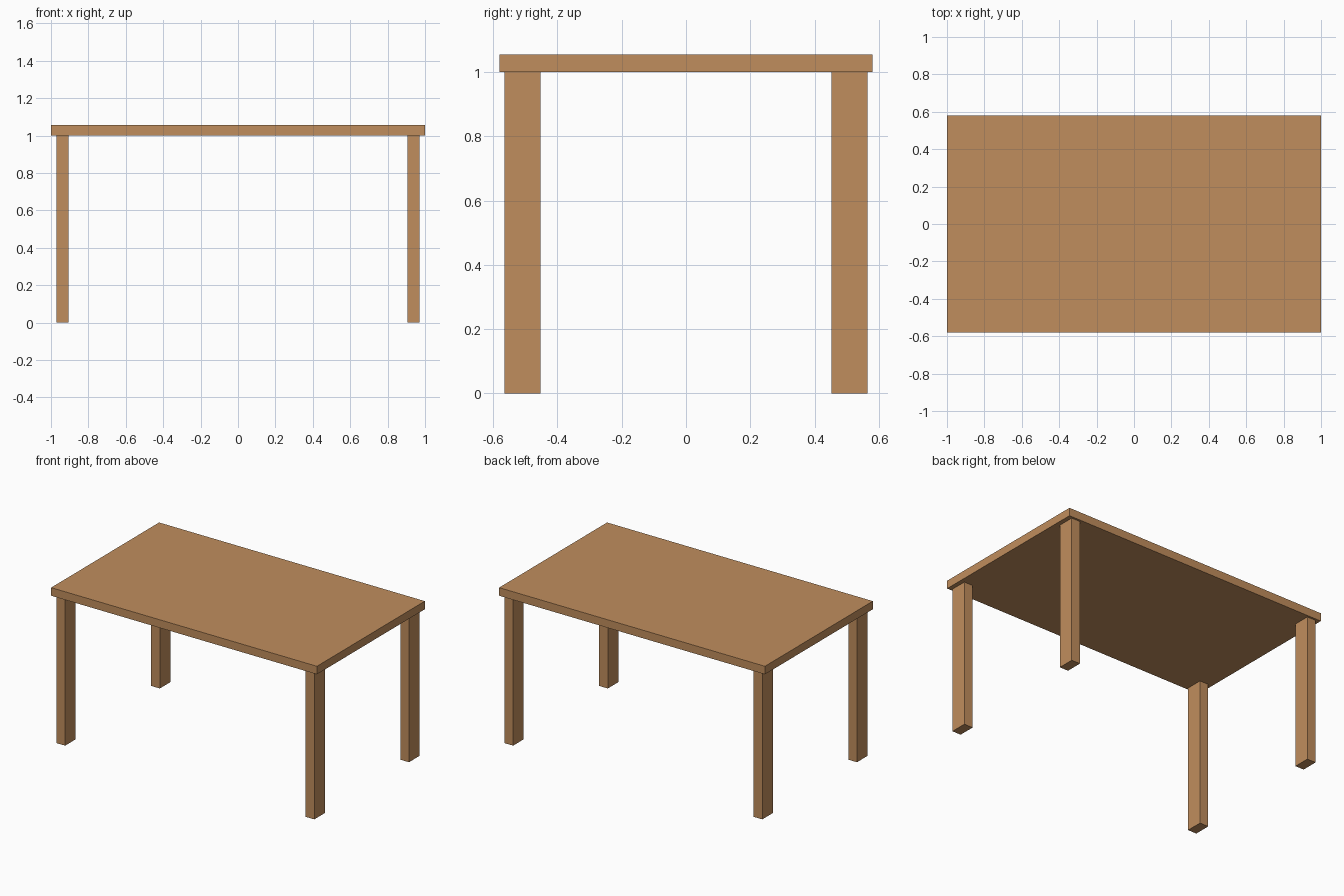
import bpy

if "Cube" in bpy.data.objects:
    bpy.data.objects.remove(bpy.data.objects["Cube"])

wood = bpy.data.materials.new("wood")
wood.diffuse_color = (0.53, 0.27, 0.11, 1.0)
wood.use_nodes = True
wood.node_tree.nodes["Principled BSDF"].inputs["Base Color"].default_value = wood.diffuse_color


def box(name, center, size):
    bpy.ops.mesh.primitive_cube_add(size=1, location=center)
    obj = bpy.context.object
    obj.name = name
    obj.scale = size
    bpy.ops.object.transform_apply(location=False, rotation=False, scale=True)
    obj.data.materials.append(wood)
    return obj


LEG_HEIGHT = 1.0
TOP_THICKNESS = 0.055

# Table top
box("table_top", (0, 0, LEG_HEIGHT + TOP_THICKNESS / 2), (2.0, 1.16, TOP_THICKNESS))

# Four legs, slightly inset from the corners
for side, sx in (("left", -1), ("right", 1)):
    for end, sy in (("front", -1), ("back", 1)):
        box(f"{end}_{side}_leg", (sx * 0.9375, sy * 0.509, LEG_HEIGHT / 2),
            (0.065, 0.113, LEG_HEIGHT))
